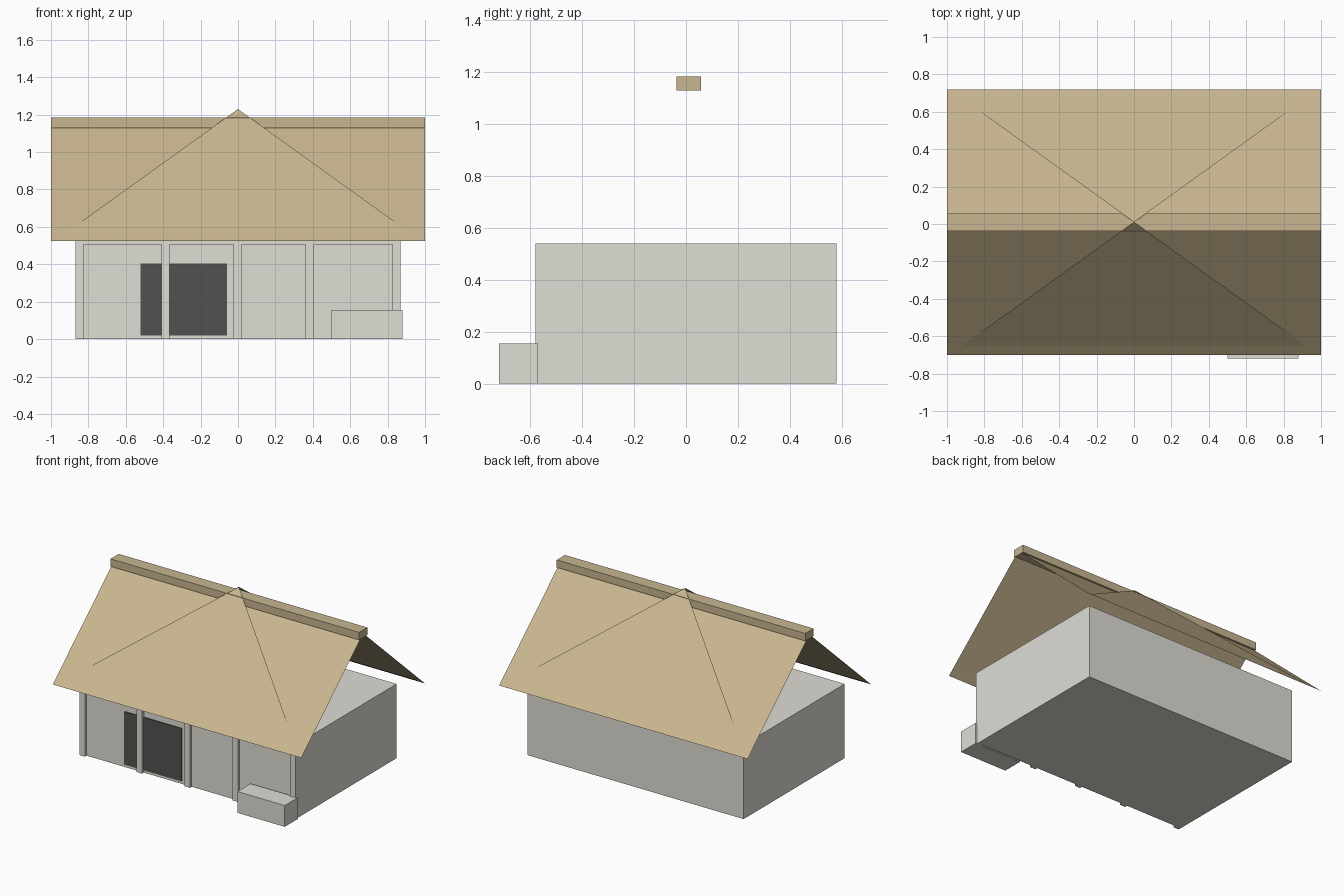
import bpy
import bmesh

cube = bpy.data.objects.get("Cube")
if cube:
    bpy.data.objects.remove(cube, do_unlink=True)


def material(name, rgb):
    linear = [((c / 255 + 0.055) / 1.055) ** 2.4 for c in rgb] + [1]
    mat = bpy.data.materials.new(name)
    mat.use_nodes = True
    mat.diffuse_color = linear
    bsdf = mat.node_tree.nodes["Principled BSDF"]
    bsdf.inputs["Base Color"].default_value = linear
    bsdf.inputs["Roughness"].default_value = 0.9
    return mat


plaster = material("pale plaster", (223, 221, 213))
thatch = material("straw thatch", (200, 182, 144))
dark = material("dark doorway", (84, 81, 79))


def add_object(name, bm, mat):
    mesh = bpy.data.meshes.new(name)
    bm.to_mesh(mesh)
    bm.free()
    mesh.materials.append(mat)
    obj = bpy.data.objects.new(name, mesh)
    bpy.context.collection.objects.link(obj)
    return obj


def box(name, x, y, z, mat):
    bm = bmesh.new()
    bmesh.ops.create_cube(bm, size=1)
    for v in bm.verts:
        v.co = [r[0] if c < 0 else r[1] for c, r in zip(v.co, (x, y, z))]
    return add_object(name, bm, mat)


def sheet(name, points, mat):
    bm = bmesh.new()
    face = bm.faces.new([bm.verts.new(p) for p in points])
    if face.normal.z < 0 or (face.normal_update() or face.normal.z < 0):
        face.normal_flip()
    return add_object(name, bm, mat)


# Walls, with posts and a lintel framing four shallow bays
HALF, FRONT, BAY, TOP = 0.87, -0.58, -0.56, 0.54
box("house_body", (-HALF, HALF), (BAY, 0.58), (0, TOP), plaster)
posts = {"far_right": -0.848, "right": -0.388, "middle": -0.002,
         "left": 0.383, "far_left": 0.848}
for side, x in posts.items():
    box(side + "_post", (x - 0.022, x + 0.022), (FRONT, BAY), (0, 0.505), plaster)
box("lintel", (-HALF, HALF), (FRONT, BAY), (0.505, TOP), plaster)

# Doorway plate behind one post, and the block by the front corner
box("doorway", (-0.52, -0.06), (BAY - 0.006, BAY), (0.02, 0.405), dark)
box("front_block", (0.5, 0.88), (-0.72, -0.57), (0, 0.155), plaster)

# Thin roof slopes with open gables, each with a raised triangular panel
MID = 0.01
for side, s in (("front", -1), ("back", 1)):
    eave = MID + s * 0.71
    sheet(side + "_roof_slope",
          [(-1, eave, 0.525), (1, eave, 0.525), (1, MID, 1.16), (-1, MID, 1.16)], thatch)
    base = MID + s * 0.69
    sheet(side + "_roof_panel",
          [(-0.96, base, TOP), (0.96, base, TOP), (0, MID, 1.23)], thatch)

# Ridge beam
box("ridge_beam", (-1, 1), (-0.037, 0.057), (1.13, 1.185), thatch)
